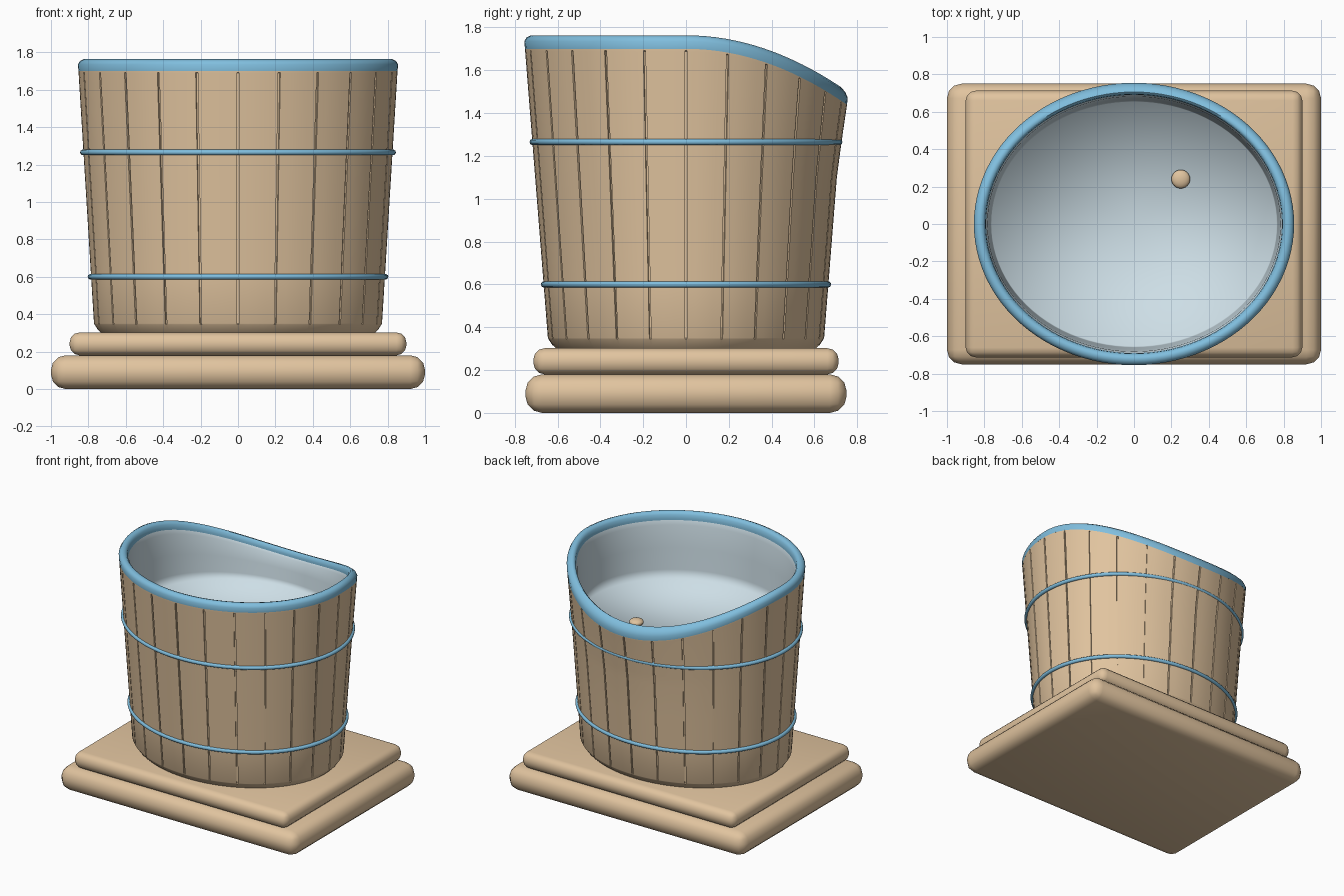
import bpy, bmesh, math

if "Cube" in bpy.data.objects:
    bpy.data.objects.remove(bpy.data.objects["Cube"])


def material(name, rgb):
    m = bpy.data.materials.new(name)
    m.diffuse_color = (*rgb, 1)
    m.use_nodes = True
    m.node_tree.nodes["Principled BSDF"].inputs["Base Color"].default_value = m.diffuse_color
    return m


WOOD = material("light_wood", (0.75, 0.55, 0.345))
BLUE = material("blue_trim", (0.216, 0.515, 0.73))
PALE = material("pale_lining", (0.61, 0.73, 0.79))

TOP, BEND = 1.70, 1.10   # wall height, height where the sloped back begins


def radii(z):
    """Outer half widths of the tapered oval tub at height z."""
    t = (min(z, TOP) - 0.35) / (TOP - 0.35)
    return 0.770 + 0.083 * t, 0.645 + 0.107 * t


def oval_point(angle, z, inset=0.0, bend=BEND):
    """Point on the oval wall, lowered towards the back above the bend."""
    rx, ry = radii(z)
    x, y = (rx - inset) * math.sin(angle), -(ry - inset) * math.cos(angle)
    ramp = min(max((z - bend) / (TOP - bend), 0), 1)
    drop = 0.26 * (max(y, 0) / 0.75) ** 2
    return x, y, z - drop * ramp


def finish(bm, name, mat, smooth=None):
    bmesh.ops.recalc_face_normals(bm, faces=bm.faces)
    me = bpy.data.meshes.new(name)
    bm.to_mesh(me)
    bm.free()
    me.materials.append(mat)
    ob = bpy.data.objects.new(name, me)
    bpy.context.collection.objects.link(ob)
    bpy.ops.object.select_all(action='DESELECT')
    ob.select_set(True)
    bpy.context.view_layer.objects.active = ob
    if smooth is None:
        bpy.ops.object.shade_smooth()
    else:
        bpy.ops.object.shade_smooth_by_angle(angle=math.radians(smooth))
    return ob


def skin(bm, rows, closed=False):
    """Bridge rings of points with quads."""
    rings = [[bm.verts.new(p) for p in row] for row in rows]
    n = len(rings[0])
    pairs = list(zip(rings, rings[1:]))
    if closed:
        pairs.append((rings[-1], rings[0]))
    for a, b in pairs:
        for i in range(n):
            j = (i + 1) % n
            bm.faces.new((a[i], a[j], b[j], b[i]))
    return rings


ANGLES = [2 * math.pi * i / 96 for i in range(96)]

# Stacked base slabs with rounded edges
for name, size, z0, z1, bevel in (("lower_base", (2.0, 1.5), 0.0, 0.18, 0.078),
                                  ("upper_base", (1.8, 1.425), 0.18, 0.302, 0.052)):
    bm = bmesh.new()
    bmesh.ops.create_cube(bm, size=1)
    for v in bm.verts:
        v.co = (v.co.x * size[0], v.co.y * size[1], z0 + (v.co.z + 0.5) * (z1 - z0))
    bmesh.ops.bevel(bm, geom=bm.edges[:], offset=bevel, segments=3, profile=0.5,
                    affect='EDGES')
    finish(bm, name, WOOD, 45)

# Tub wall: 24 staves separated by narrow carved grooves
columns = []
for k in range(24):
    for offset, deep in ((-0.4, 0), (-0.34, 1), (0.34, 1), (0.4, 0),
                         (4, 0), (7.5, 0), (11, 0)):
        columns.append((math.radians(15 * k + offset), deep))
levels = [(0.30, 0.035, 0), (0.318, 0.018, 0), (0.345, 0.002, 0), (0.35, 0, 1),
          (0.6, 0, 1), (0.85, 0, 1), (1.1, 0, 1), (1.22, 0, 1), (1.34, 0, 1),
          (1.46, 0, 1), (1.58, 0, 1), (1.688, 0, 1), (1.692, 0, 0), (1.71, 0, 0)]
bm = bmesh.new()
rings = skin(bm, [[oval_point(a, z, inset + 0.009 * deep * groove)
                   for a, deep in columns] for z, inset, groove in levels])
bm.faces.new(rings[0])
finish(bm, "stave_wall", WOOD, 35)

# Rounded rim following the sloped top edge
rim_profile = [(0.0, 1.70), (-0.003, 1.735), (0.008, 1.754), (0.028, 1.763),
               (0.046, 1.758), (0.058, 1.742), (0.062, 1.715), (0.062, 1.70)]
bm = bmesh.new()
skin(bm, [[oval_point(a, z, inset) for a in ANGLES] for inset, z in rim_profile],
     closed=True)
finish(bm, "rim", BLUE, 50)

# Inner lining and its flat floor, shaded as one soft surface
FLOOR = 1.27
bm = bmesh.new()
rings = skin(bm, [[oval_point(a, z, inset, FLOOR) for a in ANGLES]
                  for inset, z in ((0.055, 1.72), (0.063, 1.70), (0.068, 1.67),
                                   (0.066, 1.5), (0.064, 1.34), (0.064, FLOOR))])
centre = bm.verts.new((0, 0, FLOOR))
for i in range(96):
    bm.faces.new((rings[-1][i], rings[-1][(i + 1) % 96], centre))
lining = finish(bm, "inner_lining", PALE)
if lining.data.polygons[-1].normal.z < 0:
    lining.data.flip_normals()

# Two level hoops around the staves
for name, z in (("lower_hoop", 0.60), ("upper_hoop", 1.265)):
    rx, ry = radii(z)
    bm = bmesh.new()
    section = []
    for k in range(10):
        t = 2 * math.pi * k / 10
        out, up = 0.003 + 0.015 * math.cos(t), 0.015 * math.sin(t)
        section.append([((rx + out) * math.sin(a), -(ry - 0.005 + out) * math.cos(a),
                         z + up) for a in ANGLES])
    skin(bm, section, closed=True)
    finish(bm, name, BLUE)

# Small rounded plug on the floor
bm = bmesh.new()
bmesh.ops.create_uvsphere(bm, u_segments=24, v_segments=12, radius=0.05)
for v in bm.verts:
    v.co = (v.co.x + 0.25, v.co.y + 0.24, v.co.z * 0.5 + FLOOR + 0.02)
finish(bm, "plug", WOOD)
